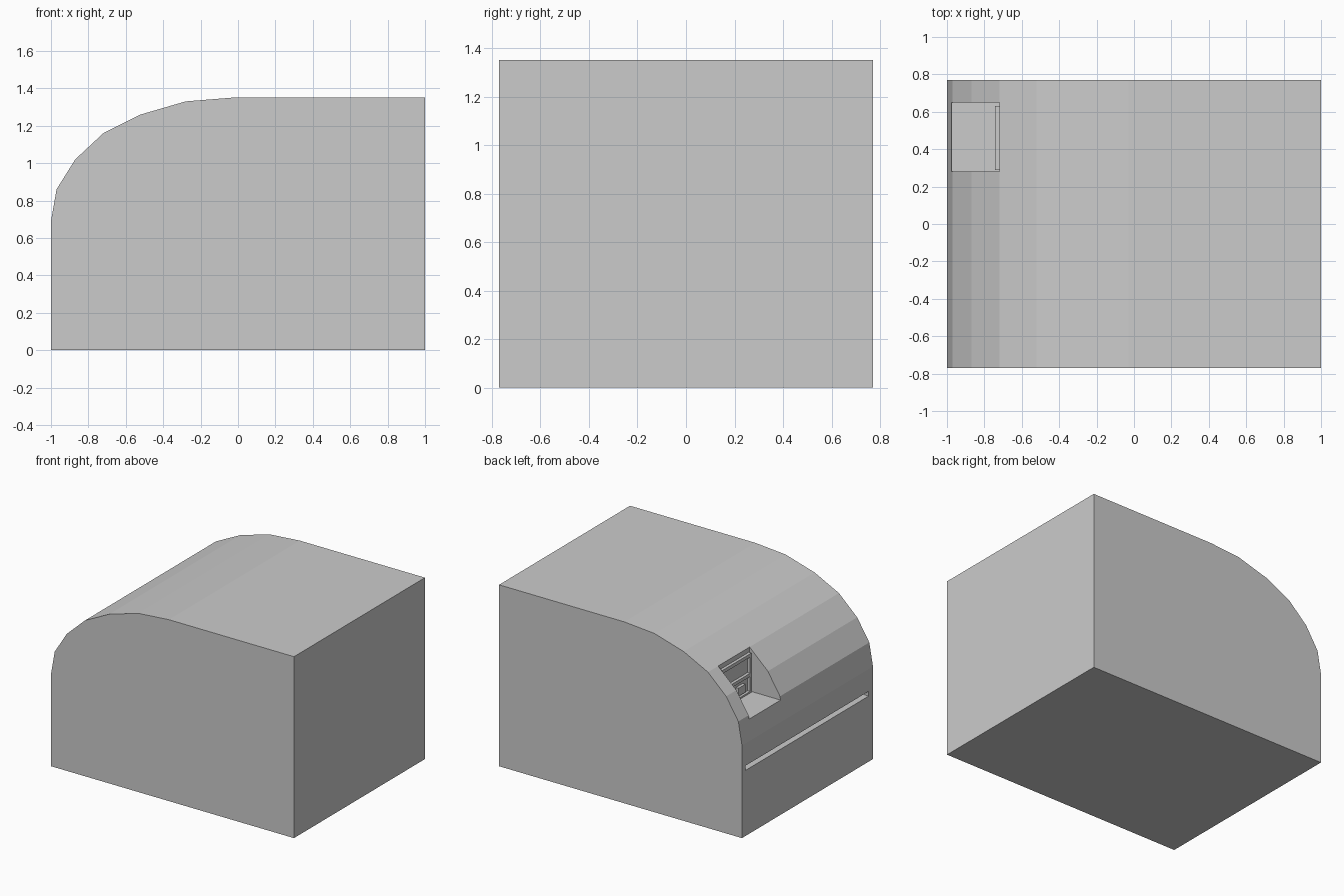
import bpy, bmesh

if "Cube" in bpy.data.objects:
    bpy.data.objects.remove(bpy.data.objects["Cube"])


def make_object(name, bm):
    bmesh.ops.recalc_face_normals(bm, faces=bm.faces)
    mesh = bpy.data.meshes.new(name)
    bm.to_mesh(mesh)
    bm.free()
    obj = bpy.data.objects.new(name, mesh)
    bpy.context.collection.objects.link(obj)
    return obj


def box(name, x, y, z):
    bm = bmesh.new()
    bmesh.ops.create_cube(bm, size=1)
    for v in bm.verts:
        for i, (lo, hi) in enumerate((x, y, z)):
            v.co[i] = lo if v.co[i] < 0 else hi
    return make_object(name, bm)


def extrude_profile(name, points, y0, y1):
    bm = bmesh.new()
    face = bm.faces.new([bm.verts.new((x, y0, z)) for x, z in points])
    geom = bmesh.ops.extrude_face_region(bm, geom=[face])["geom"]
    verts = [g for g in geom if isinstance(g, bmesh.types.BMVert)]
    bmesh.ops.translate(bm, verts=verts, vec=(0, y1 - y0, 0))
    return make_object(name, bm)


def cut(target, cutter):
    mod = target.modifiers.new(cutter.name, "BOOLEAN")
    mod.operation = "DIFFERENCE"
    mod.solver = "EXACT"
    mod.object = cutter
    cutter.hide_render = True
    cutter.hide_set(True)
    cutter.display_type = "WIRE"


# Housing with a faceted rounded shoulder
profile = [(-1, 0), (1, 0), (1, 1.35), (-0.03, 1.35), (-0.28, 1.33),
           (-0.52, 1.26), (-0.72, 1.16), (-0.87, 1.02), (-0.97, 0.86), (-1, 0.69)]
housing = extrude_profile("housing", profile, -0.77, 0.77)

# Control pocket in the shoulder and the long slot below it
cut(housing, box("pocket_cutter", (-1.1, -0.72), (0.28, 0.65), (0.833, 1.5)))
cut(housing, box("slot_cutter", (-1.1, -0.955), (-0.72, 0.73), (0.488, 0.523)))

# Raised frame and button on the back wall of the pocket
front = (-0.742, -0.715)
for name, z in (("frame_top", (1.10, 1.125)), ("frame_middle", (0.955, 0.98)),
                ("frame_bottom", (0.825, 0.845))):
    box(name, front, (0.29, 0.63), z)
for name, y in (("frame_side_a", (0.29, 0.305)), ("frame_side_b", (0.615, 0.63))):
    box(name, front, y, (0.825, 1.125))
box("button", front, (0.36, 0.44), (0.86, 0.92))
